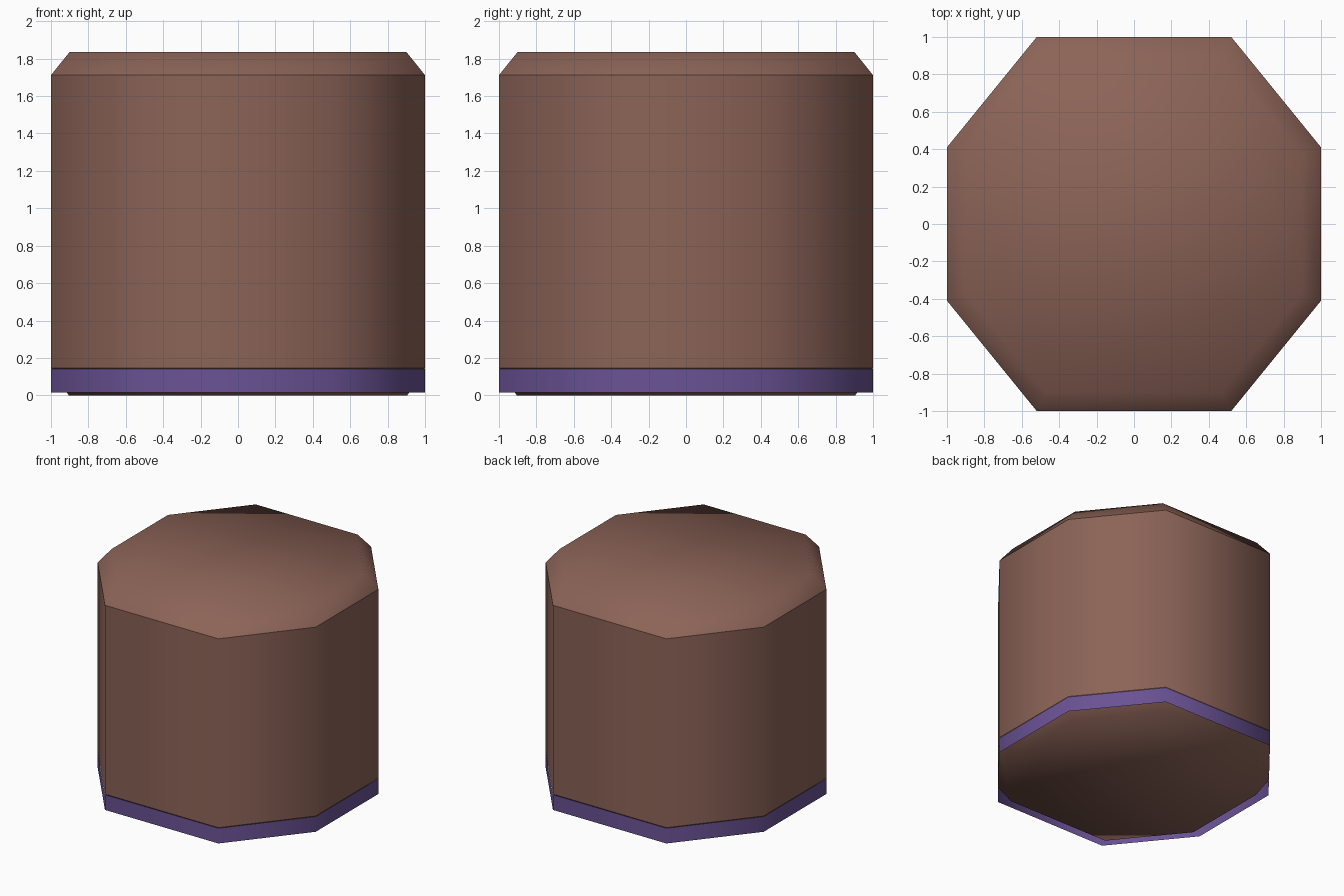
import bpy, bmesh

if "Cube" in bpy.data.objects:
    bpy.data.objects.remove(bpy.data.objects["Cube"])

# Outline of the squashed octagon
OUTLINE = [(0.52, -1), (1, -0.41), (1, 0.41), (0.52, 1),
           (-0.52, 1), (-1, 0.41), (-1, -0.41), (-0.52, -1)]


def material(name, color):
    m = bpy.data.materials.new(name)
    m.diffuse_color = (*color, 1)
    m.use_nodes = True
    m.node_tree.nodes["Principled BSDF"].inputs["Base Color"].default_value = m.diffuse_color
    return m


def loft(name, levels, mat, sharp_levels=(), caps=False):
    """Stack scaled outlines (scale, z) into a smooth-shaded shell."""
    bm = bmesh.new()
    rings = [[bm.verts.new((x * s, y * s, z)) for x, y in OUTLINE]
             for s, z in levels]
    n = len(OUTLINE)
    for low, high in zip(rings, rings[1:]):
        for i in range(n):
            j = (i + 1) % n
            bm.faces.new((low[i], low[j], high[j], high[i]))
    if caps:
        bm.faces.new(rings[0][::-1])
        bm.faces.new(rings[-1])
    for f in bm.faces:
        f.smooth = True
    # Crisp shoulder lines between wall and bevel
    for k in sharp_levels:
        for i in range(n):
            bm.edges.get((rings[k][i], rings[k][(i + 1) % n])).smooth = False
    mesh = bpy.data.meshes.new(name)
    bm.to_mesh(mesh)
    bm.free()
    mesh.materials.append(mat)
    obj = bpy.data.objects.new(name, mesh)
    bpy.context.collection.objects.link(obj)
    return obj


brown = material("brown", (0.26, 0.125, 0.095))
purple = material("purple", (0.145, 0.085, 0.30))

# Body with bevelled top and bottom
loft("body", [(0.905, 0), (1, 0.147), (1, 1.712), (0.9, 1.836)],
     brown, sharp_levels=(1, 2), caps=True)

# Open band around the base
loft("base_band", [(1, 0.016), (1, 0.142)], purple)
